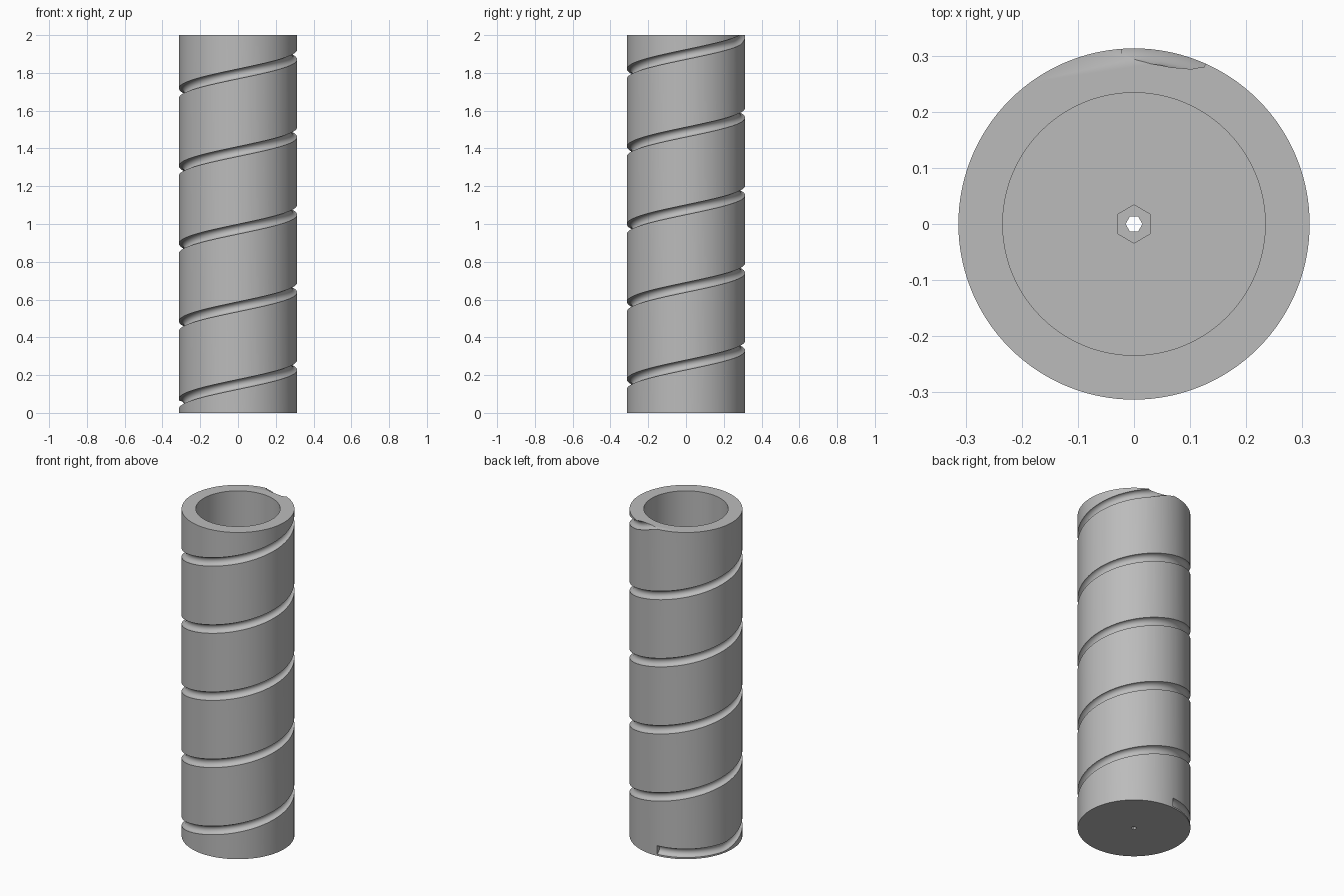
import bpy, bmesh, math

cube = bpy.data.objects.get("Cube")
if cube:
    bpy.data.objects.remove(cube, do_unlink=True)

R, BORE, H, FLOOR = 0.313, 0.234, 2.0, 0.1
PITCH, GROOVE = 0.411, 0.027

grey = bpy.data.materials.new("plain_grey")
grey.use_nodes = True
colour = (0.5, 0.5, 0.5, 1)
grey.diffuse_color = colour
grey.node_tree.nodes["Principled BSDF"].inputs["Base Color"].default_value = colour


def add_object(name, bm):
    bmesh.ops.recalc_face_normals(bm, faces=bm.faces)
    mesh = bpy.data.meshes.new(name)
    bm.to_mesh(mesh)
    bm.free()
    mesh.materials.append(grey)
    ob = bpy.data.objects.new(name, mesh)
    bpy.context.collection.objects.link(ob)
    return ob


def prism(name, radius, z0, z1, sides, turn=0.0):
    bm = bmesh.new()
    ring = [bm.verts.new((radius * math.cos(turn + math.tau * i / sides),
                          radius * math.sin(turn + math.tau * i / sides), z0))
            for i in range(sides)]
    base = bm.faces.new(ring)
    top = bmesh.ops.extrude_face_region(bm, geom=[base])["geom"]
    for v in top:
        if isinstance(v, bmesh.types.BMVert):
            v.co.z = z1
    return add_object(name, bm)


def groove_height(deg):
    # Steady helix, level at the lower start and lifted at the upper end
    z = 0.048 + PITCH * (deg - 180) / 360
    lift = max(0, min(1, (deg - 1865) / 25)) * 0.018
    return max(0.036, z + lift)


def helix(name, start, end, steps, sides=12):
    bm = bmesh.new()
    rings = []
    for i in range(steps + 1):
        deg = start + (end - start) * i / steps
        a, z = math.radians(deg), groove_height(deg)
        ring = []
        for k in range(sides):
            t = math.tau * (k + 0.5) / sides
            r = R + GROOVE * math.cos(t)
            ring.append(bm.verts.new((r * math.cos(a), r * math.sin(a),
                                      z + GROOVE * math.sin(t))))
        rings.append(ring)
    for a, b in zip(rings, rings[1:]):
        for k in range(sides):
            n = (k + 1) % sides
            bm.faces.new((a[k], a[n], b[n], b[k]))
    bm.faces.new(rings[0])
    bm.faces.new(rings[-1])
    return add_object(name, bm)


# Drum body with its bore, hexagonal shaft pocket, through hole and rope groove
drum = prism("grooved_drum", R, 0, H, 120)
cutters = [
    prism("bore_cutter", BORE, FLOOR, H + 0.1, 96),
    prism("hex_pocket_cutter", 0.034, FLOOR / 2, FLOOR + 0.1, 6, math.pi / 6),
    prism("through_hole_cutter", 0.015, -0.1, FLOOR + 0.05, 6),
    helix("groove_cutter", 94, 1894, 400),
]
bpy.context.view_layer.objects.active = drum
for ob in bpy.context.selected_objects:
    ob.select_set(False)
drum.select_set(True)
for cutter in cutters:
    mod = drum.modifiers.new(cutter.name, "BOOLEAN")
    mod.operation, mod.solver, mod.object = "DIFFERENCE", "EXACT", cutter
    bpy.ops.object.modifier_apply(modifier=mod.name)
    bpy.data.objects.remove(cutter, do_unlink=True)

bpy.ops.object.shade_smooth_by_angle(angle=math.radians(32))
